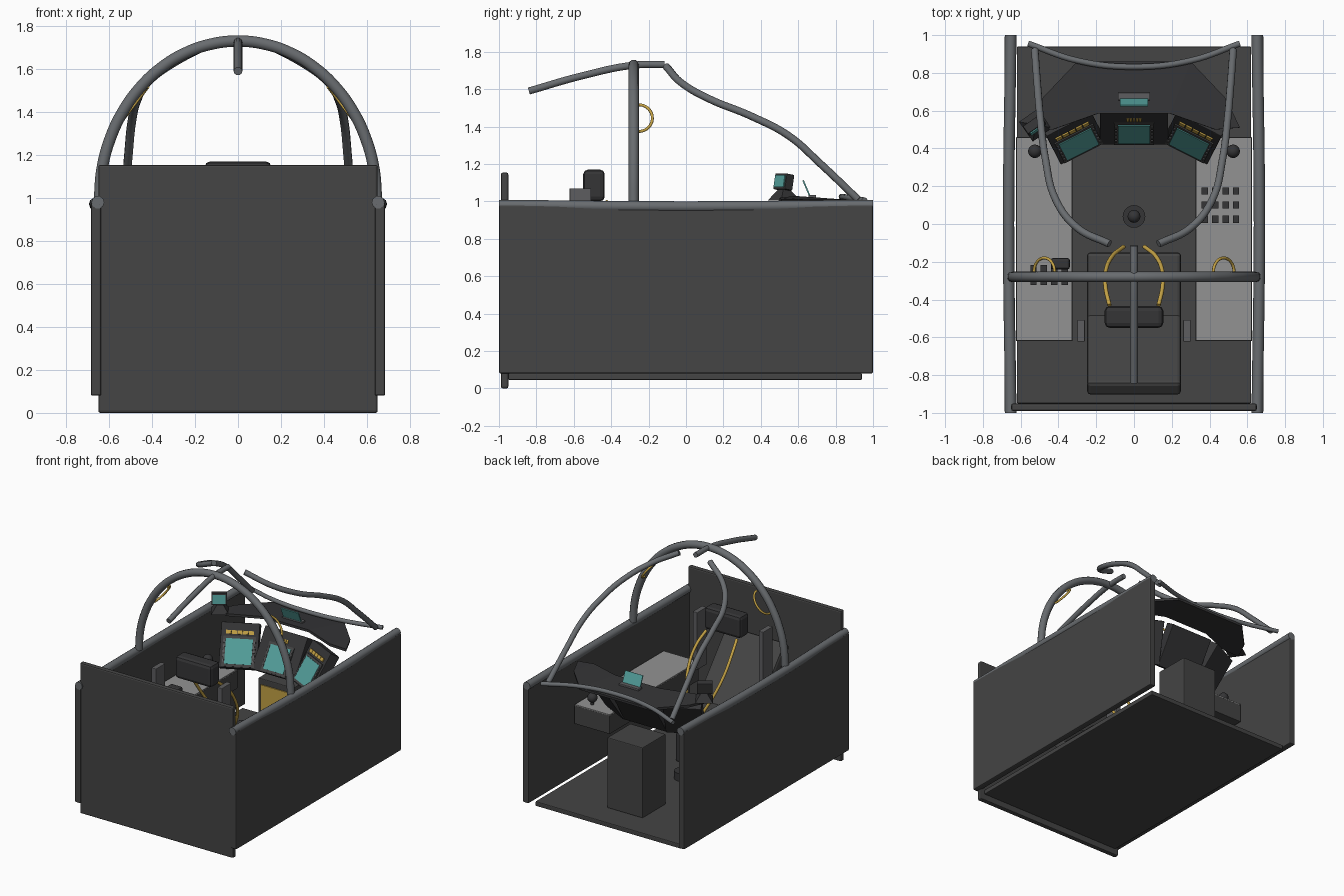
import bpy, bmesh, math
from mathutils import Matrix, Vector

if "Cube" in bpy.data.objects:
    bpy.data.objects.remove(bpy.data.objects["Cube"])


def mat(name, r, g, b):
    m = bpy.data.materials.new(name)
    m.diffuse_color = (r, g, b, 1)
    m.use_nodes = True
    m.node_tree.nodes["Principled BSDF"].inputs["Base Color"].default_value = m.diffuse_color
    return m


HULL = mat("hull charcoal", .058, .058, .058)
TRIM = mat("trim black", .035, .035, .037)
TUBE = mat("tube grey", .14, .15, .16)
TOP = mat("console grey", .29, .29, .29)
POST = mat("post grey", .11, .11, .115)
TEAL = mat("screen teal", .09, .36, .34)
YELLOW = mat("warning yellow", .55, .36, .06)


def finish(name, bm, m, bevel=0.0, segs=2):
    bmesh.ops.recalc_face_normals(bm, faces=bm.faces)
    me = bpy.data.meshes.new(name)
    bm.to_mesh(me)
    bm.free()
    me.materials.append(m)
    ob = bpy.data.objects.new(name, me)
    bpy.context.collection.objects.link(ob)
    if bevel:
        b = ob.modifiers.new("bevel", 'BEVEL')
        b.width, b.segments = bevel, segs
    return ob


def box(name, c, size, m, bevel=0.0, frame=Matrix()):
    bm = bmesh.new()
    bmesh.ops.create_cube(bm, size=1, matrix=frame @ Matrix.Translation(c) @ Matrix.Diagonal((*size, 1)))
    return finish(name, bm, m, bevel)


def smooth(ob):
    bpy.ops.object.select_all(action='DESELECT')
    ob.select_set(True)
    bpy.context.view_layer.objects.active = ob
    bpy.ops.object.shade_smooth_by_angle(angle=math.radians(40))


def tube(name, pts, r, m):
    cu = bpy.data.curves.new(name, 'CURVE')
    cu.dimensions = '3D'
    cu.bevel_depth, cu.bevel_resolution, cu.resolution_u = r, 3, 8
    cu.use_fill_caps = True
    sp = cu.splines.new('BEZIER')
    sp.bezier_points.add(len(pts) - 1)
    for p, co in zip(sp.bezier_points, pts):
        p.co = co
        p.handle_left_type = p.handle_right_type = 'AUTO'
    cu.materials.append(m)
    ob = bpy.data.objects.new(name, cu)
    bpy.context.collection.objects.link(ob)
    bpy.ops.object.select_all(action='DESELECT')
    ob.select_set(True)
    bpy.context.view_layer.objects.active = ob
    bpy.ops.object.convert(target='MESH')
    smooth(bpy.context.view_layer.objects.active)


def ball(name, c, r, m):
    bm = bmesh.new()
    bmesh.ops.create_uvsphere(bm, u_segments=16, v_segments=10, radius=r, matrix=Matrix.Translation(c))
    smooth(finish(name, bm, m))


def cyl(name, c, r, h, m):
    bm = bmesh.new()
    bmesh.ops.create_cone(bm, cap_ends=True, segments=20, radius1=r, radius2=r, depth=h,
                          matrix=Matrix.Translation(c))
    smooth(finish(name, bm, m))


# Tub: floor, rear bulkhead, side walls with bowed rails
box("floor", (0, -.005, .063), (1.24, 1.89, .036), HULL, .006)
box("rear_bulkhead", (0, -.97, .577), (1.3, .04, 1.154), HULL, .01)
for s in (-1, 1):
    box("side_wall", (s * .661, 0, .53), (.048, 2, .9), HULL, .008)
    tube("side_rail", [(s * .652, -1, .98), (s * .664, 0, .972), (s * .652, 1, .98)], .03, TUBE)

# Canopy frame: hoop, spine, front rails and front bow
arc = [math.pi * i / 16 for i in range(17)]
tube("main_hoop", [(.645 * math.cos(a), -.28, .99 + .74 * math.sin(a)) for a in arc], .028, TUBE)
tube("spine_tube", [(0, -.84, 1.59), (0, -.56, 1.67), (0, -.28, 1.728), (0, -.115, 1.732)], .02, TUBE)
for s in (-1, 1):
    tube("front_canopy_rail", [(s * .13, -.105, 1.72), (s * .3, -.02, 1.63), (s * .415, .13, 1.545),
                               (s * .47, .35, 1.455), (s * .495, .55, 1.35), (s * .51, .72, 1.2),
                               (s * .525, .92, 1.01)], .02, TUBE)
    # Grab handle bent out of the hoop
    tube("grab_handle", [(s * (.475 - .055 * math.cos(a)), -.255 + .075 * math.sin(a),
                          1.445 + .072 * math.cos(a)) for a in arc[::2]], .008, YELLOW)
tube("front_bow", [(-.56, .955, 1.005), (-.3, .865, 1.02), (0, .832, 1.025), (.3, .865, 1.02),
                   (.56, .955, 1.005)], .016, TUBE)

# Side consoles with light tops, knobs and keys
for s in (-1, 1):
    box("console_body", (s * .475, -.08, .56), (.3, 1.08, .14), HULL, .005)
    box("console_top", (s * .475, -.08, .634), (.296, 1.076, .009), TOP)
    cyl("knob_stem", (s * .525, .385, .655), .012, .05, TRIM)
    ball("console_knob", (s * .525, .385, .69), .036, TRIM)
    box("seat_post", (s * .28, -.565, .85), (.04, .115, .44), POST, .004)
for x in (.375, .43, .485, .54):
    for y in (.025, .1, .175):
        box("right_console_key", (x, y, .645), (.034, .038, .02), TRIM)
    for y in (-.305, -.235):
        box("left_console_key", (x * -1 + .008, y, .645), (.034, .038, .02), TRIM)
box("throttle_arm", (-.39, -.21, .67), (.03, .03, .08), TRIM)
box("throttle_grip", (-.39, -.21, .72), (.1, .06, .05), TRIM, .012)

# Seat: cushion, reclined back, headrest and harness
box("seat_base", (0, -.36, .19), (.4, .4, .22), TRIM, .01)
box("seat_cushion", (0, -.35, .36), (.5, .4, .13), HULL, .02)
back = Matrix.Translation((0, -.69, .6)) @ Matrix.Rotation(math.radians(40), 4, 'X')
box("seat_back", (0, 0, 0), (.5, .09, .58), HULL, .02, back)
box("headrest", (0, -.492, 1.085), (.31, .115, .17), TRIM, .025)
for s in (-1, 1):
    tube("harness_strap", [(s * .13, -.43, 1.0), (s * .15, -.34, .92), (s * .15, -.25, .8),
                           (s * .115, -.17, .66), (s * .055, -.12, .53)], .011, YELLOW)

# Control stick
cyl("stick_base", (0, .04, .11), .06, .06, TRIM)
cyl("stick_column", (0, .04, .27), .016, .34, TRIM)
ball("stick_grip", (0, .04, .46), .034, TRIM)

# Pedestal with yellow front plate
box("pedestal", (0, .6, .35), (.3, .28, .54), HULL, .006)
box("pedestal_plate", (0, .456, .44), (.25, .008, .27), YELLOW)

# Instrument panels: three tilted boxes with screen, key rows and warning strip
for x, y, yaw, w, sw, yw in ((0, .505, 0, .36, .17, .085), (-.305, .45, 27, .27, .19, .2),
                             (.305, .45, -27, .27, .19, .2)):
    f = (Matrix.Translation((x, y, .83)) @ Matrix.Rotation(math.radians(yaw), 4, 'Z')
         @ Matrix.Rotation(math.radians(-32), 4, 'X'))
    box("instrument_panel", (0, .04, 0), (w, .08, .32), TRIM, .004, f)
    box("screen_bezel", (0, -.003, -.045), (sw + .04, .008, .215), HULL, 0, f)
    box("screen", (0, -.009, -.045), (sw, .006, .18), TEAL, 0, f)
    for i in range(5):
        u = (i - 2) * yw / 5
        box("warning_light", (u, -.004, .09), (yw / 5 - .004, .008, .026), YELLOW, 0, f)
        for s in (-1, 1):
            box("bezel_key", (s * (sw / 2 + .01), -.008, -.045 + (i - 2) * .034),
                (.012, .01, .018), POST, 0, f)

# Glareshield: folded plate drooping slightly at the wing tips
half = [(.19, .585, 1.02), (.43, .5, 1.01), (.56, .51, 1.0), (.49, .66, 1.0), (.3, .86, 1.0)]
bm = bmesh.new()
v = [[bm.verts.new((s * x, y, z)) for x, y, z in half] for s in (-1, 1)]
bm.faces.new((v[0][0], v[1][0], v[1][4], v[0][4]))
for h in v:
    bm.faces.new((h[0], h[1], h[3], h[4]))
    bm.faces.new((h[1], h[2], h[3]))
ob = finish("glareshield", bm, TRIM)
so = ob.modifiers.new("thickness", 'SOLIDIFY')
so.thickness, so.offset = .018, 0

# Head-up glass on its base
box("glass_base", (0, .675, 1.025), (.17, .04, .02), POST, .003)
lean = Matrix.Translation((0, .645, 1.068)) @ Matrix.Rotation(math.radians(23), 4, 'X')
box("head_up_glass", (0, 0, 0), (.15, .008, .095), TEAL, 0, lean)

# Small left display on a wedge stand
f = (Matrix.Translation((-.52, .515, 1.105)) @ Matrix.Rotation(math.radians(35), 4, 'Z')
     @ Matrix.Rotation(math.radians(-10), 4, 'X'))
box("side_display", (0, .01, 0), (.11, .05, .085), TRIM, .004, f)
box("side_display_screen", (0, -.018, 0), (.09, .006, .065), TEAL, 0, f)
bm = bmesh.new()
bmesh.ops.create_cone(bm, cap_ends=True, segments=4, radius1=.09, radius2=.03, depth=.06,
                      matrix=Matrix.Translation((-.52, .525, 1.035)) @ Matrix.Rotation(math.radians(80), 4, 'Z'))
finish("display_stand", bm, TRIM)
